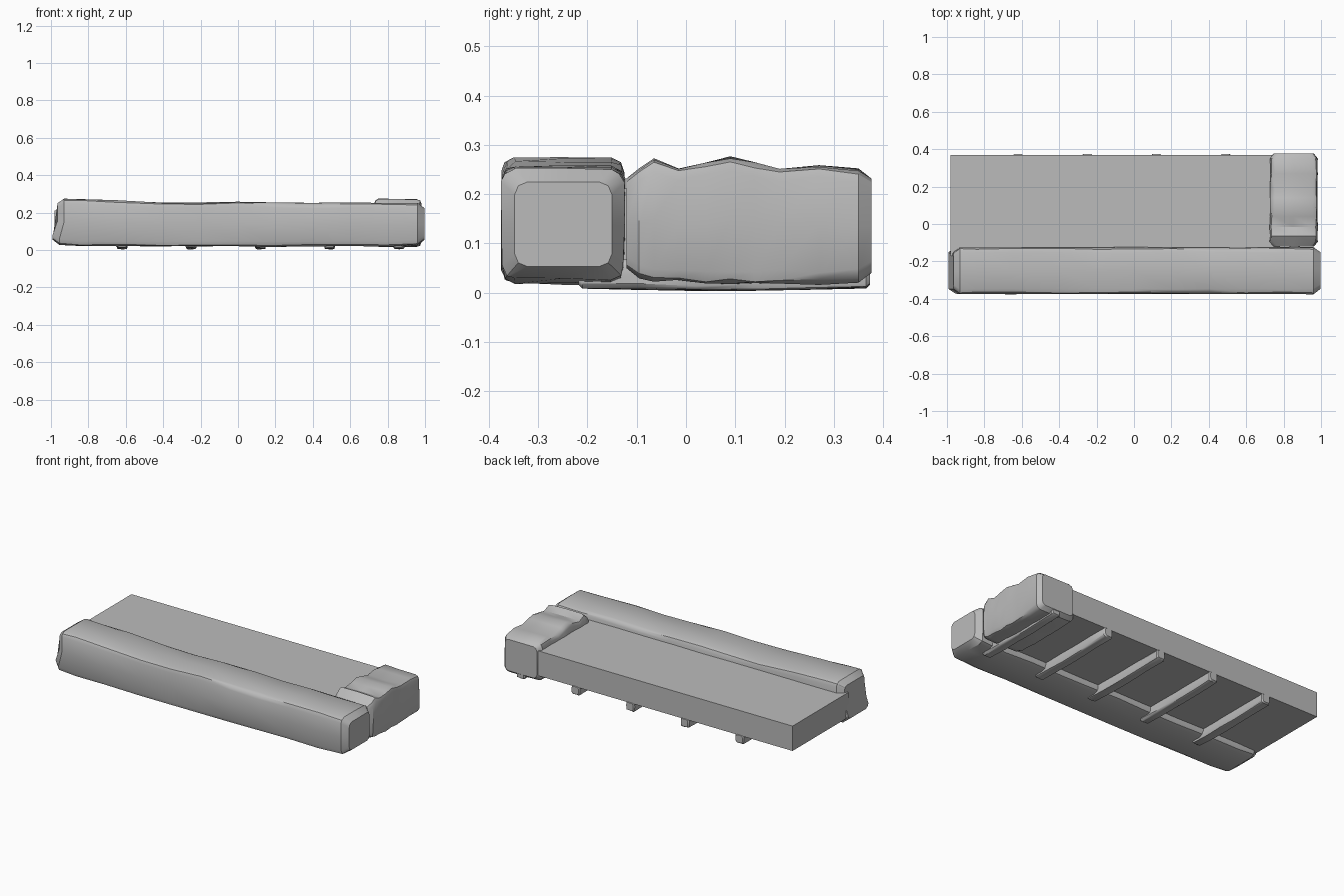
import bpy
import bmesh
import math
import random

random.seed(7)

cube = bpy.data.objects.get("Cube")
if cube:
    bpy.data.objects.remove(cube, do_unlink=True)

grey = bpy.data.materials.new("stone grey")
grey.use_nodes = True
grey.diffuse_color = (0.5, 0.5, 0.5, 1)
grey.node_tree.nodes["Principled BSDF"].inputs["Base Color"].default_value = (0.5, 0.5, 0.5, 1)


def finish(name, bm, smooth=True):
    bmesh.ops.recalc_face_normals(bm, faces=bm.faces)
    mesh = bpy.data.meshes.new(name)
    bm.to_mesh(mesh)
    bm.free()
    mesh.materials.append(grey)
    obj = bpy.data.objects.new(name, mesh)
    bpy.context.collection.objects.link(obj)
    if smooth:
        bpy.ops.object.select_all(action="DESELECT")
        obj.select_set(True)
        bpy.context.view_layer.objects.active = obj
        bpy.ops.object.shade_smooth_by_angle(angle=math.radians(32))
    return obj


def section(a0, a1, z0, z1, radius):
    """Rounded rectangle across the stone, with midpoints on each side."""
    points = []
    corners = [(a1, z1, 0), (a0, z1, 1), (a0, z0, 2), (a1, z0, 3)]
    for a, z, quarter in corners:
        ca = a - radius if a == a1 else a + radius
        cz = z - radius if z == z1 else z + radius
        for step in range(3):
            t = (quarter + step / 2) * math.pi / 2
            points.append((ca + radius * math.cos(t), cz + radius * math.sin(t)))
        mid = [((a0 + a1) / 2, z1), (a0, (z0 + z1) / 2),
               ((a0 + a1) / 2, z0), (a1, (z0 + z1) / 2)][quarter]
        points.append(mid)
    return points


def hewn(name, axis, stations, sides, radius, jitter, end):
    """Loft a rough stone or bar through (position, bottom, top) stations."""
    bm = bmesh.new()
    rings = []
    first, last = stations[0], stations[-1]
    rows = [(first[0] - end, first, True)] + [(s[0], s, False) for s in stations]
    rows.append((last[0] + end, last, True))
    for pos, (_, low, high), is_end in rows:
        inset = end * 0.7 if is_end else 0
        ring = []
        for a, z in section(sides[0] + inset, sides[1] - inset,
                            low + inset, high - inset, radius):
            if not is_end:
                a += random.uniform(-jitter, jitter)
                z += random.uniform(-jitter, jitter)
            ring.append(bm.verts.new((pos, a, z) if axis == "x" else (a, pos, z)))
        rings.append(ring)
    for r0, r1 in zip(rings, rings[1:]):
        for i in range(len(r0)):
            j = (i + 1) % len(r0)
            bm.faces.new((r0[i], r0[j], r1[j], r1[i]))
    bm.faces.new(rings[0])
    bm.faces.new(rings[-1])
    return finish(name, bm)


# Flat paving slab
bm = bmesh.new()
bmesh.ops.create_cube(bm, size=1)
for v in bm.verts:
    v.co.x = -0.98 if v.co.x < 0 else 0.78
    v.co.y = -0.17 if v.co.y < 0 else 0.37
    v.co.z = 0.06 if v.co.z < 0 else 0.212
finish("slab", bm, smooth=False)

# Long front kerb, slightly taller at its right end
kerb = [(-0.955, 0.03, 0.275), (-0.84, 0.022, 0.272), (-0.65, 0.022, 0.264),
        (-0.4, 0.02, 0.254), (-0.2, 0.022, 0.253), (0.0, 0.022, 0.257),
        (0.2, 0.018, 0.253), (0.4, 0.02, 0.25), (0.6, 0.022, 0.254),
        (0.8, 0.018, 0.25), (0.96, 0.028, 0.25)]
front_kerb = hewn("front_kerb", "x", kerb, (-0.373, -0.125), 0.026, 0.003, 0.036)
for v in front_kerb.data.vertices:
    if v.co.x < -0.9 and v.co.z > 0.15:
        v.co.x += 0.025

# Rough side block with a wavy top
block = [(-0.095, 0.032, 0.25), (-0.065, 0.024, 0.27), (-0.015, 0.024, 0.252),
         (0.04, 0.018, 0.262), (0.09, 0.02, 0.274), (0.14, 0.018, 0.262),
         (0.19, 0.02, 0.25), (0.27, 0.018, 0.258), (0.35, 0.022, 0.25)]
hewn("side_block", "y", block, (0.728, 0.98), 0.024, 0.003, 0.026)

# Five rough bearers under the slab
for n in range(5):
    bar = [(-0.21 + 0.115 * k, 0.004 + 0.006 * abs(k - 2.5) / 2.5, 0.066)
           for k in range(6)]
    x = -0.62 + 0.37 * n
    hewn("bearer_%d" % (n + 1), "y", bar, (x - 0.028, x + 0.028), 0.01, 0.002, 0.008)
